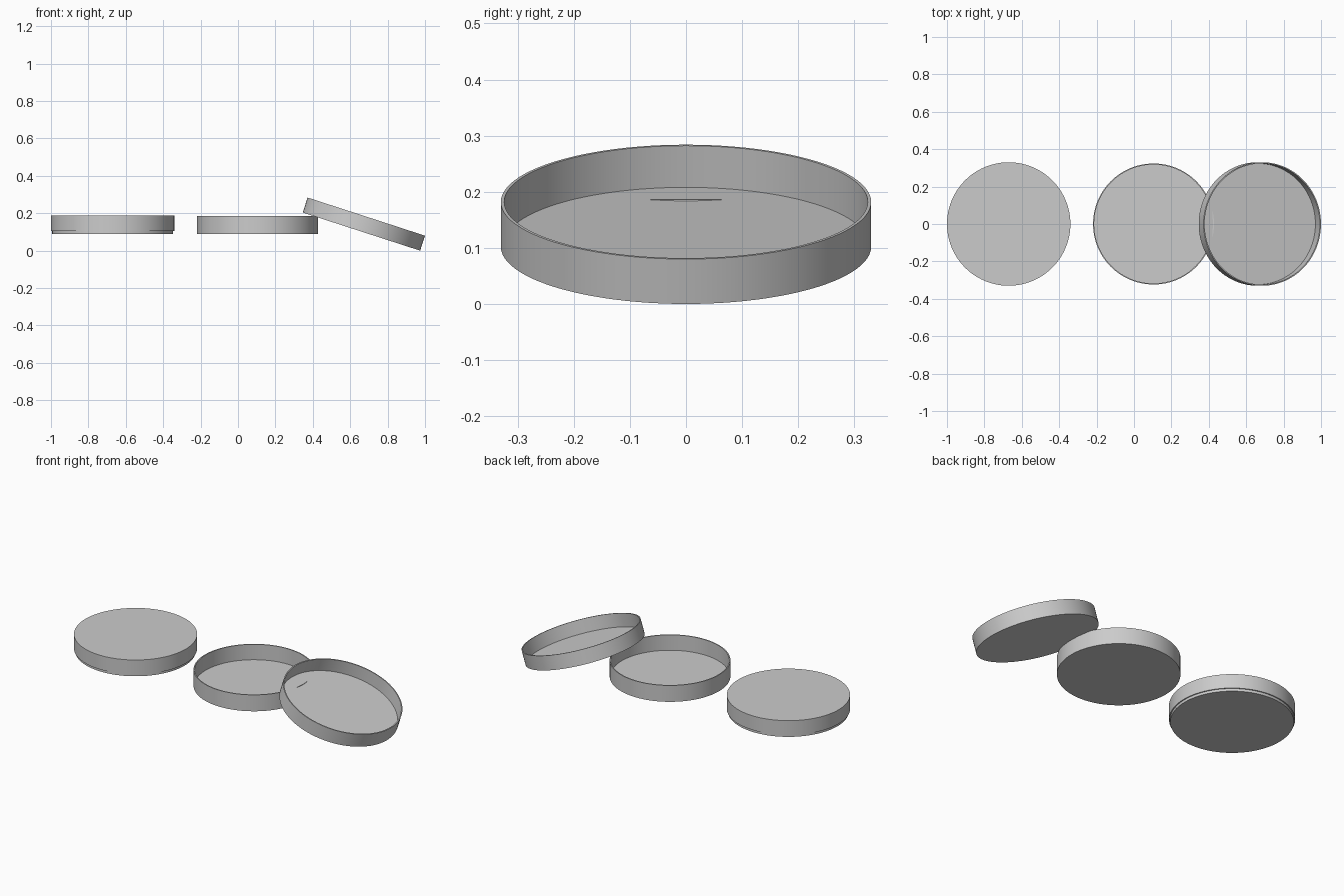
import bpy, bmesh, math
from mathutils import Matrix

if "Cube" in bpy.data.objects:
    bpy.data.objects.remove(bpy.data.objects["Cube"])

SEGMENTS = 96


def cup(name, radius, height, wall, floor, location, tilt=0.0):
    """Shallow round cup, open upward, lathed from its wall profile; origin at the bottom centre."""
    profile = [(radius, 0), (radius, height), (radius - wall, height), (radius - wall, floor)]
    bm = bmesh.new()
    rings = []
    for r, z in profile:
        rings.append([bm.verts.new((r * math.cos(2 * math.pi * i / SEGMENTS),
                                    r * math.sin(2 * math.pi * i / SEGMENTS), z))
                      for i in range(SEGMENTS)])
    for a, b in zip(rings, rings[1:]):
        for i in range(SEGMENTS):
            j = (i + 1) % SEGMENTS
            bm.faces.new((a[i], a[j], b[j], b[i]))
    bm.faces.new(rings[0][::-1])
    bm.faces.new(rings[-1])
    bmesh.ops.recalc_face_normals(bm, faces=bm.faces)
    mesh = bpy.data.meshes.new(name)
    bm.to_mesh(mesh)
    bm.free()
    obj = bpy.data.objects.new(name, mesh)
    bpy.context.collection.objects.link(obj)
    obj.location = location
    obj.rotation_euler = (0, tilt, 0)
    bpy.ops.object.select_all(action='DESELECT')
    obj.select_set(True)
    bpy.context.view_layer.objects.active = obj
    bpy.ops.object.shade_smooth_by_angle(angle=math.radians(30))
    return obj


def dish(name, location):
    return cup(name, 0.3235, 0.097, 0.006, 0.006, location)


def lid(name, location, tilt=0.0):
    return cup(name, 0.33, 0.084, 0.006, 0.006, location, tilt)


# Closed pair: dish covered by an upside-down lid
dish("closed_dish", (-0.67, 0, 0.089))
lid("closed_lid", (-0.67, 0, 0.188), math.pi)

# Open dish in the middle
dish("open_dish", (0.1045, 0, 0.089))

# Removed lid, open side up, leaning on the rim of the open dish
lid("leaning_lid", (0.66, 0, 0.102), math.radians(18))
